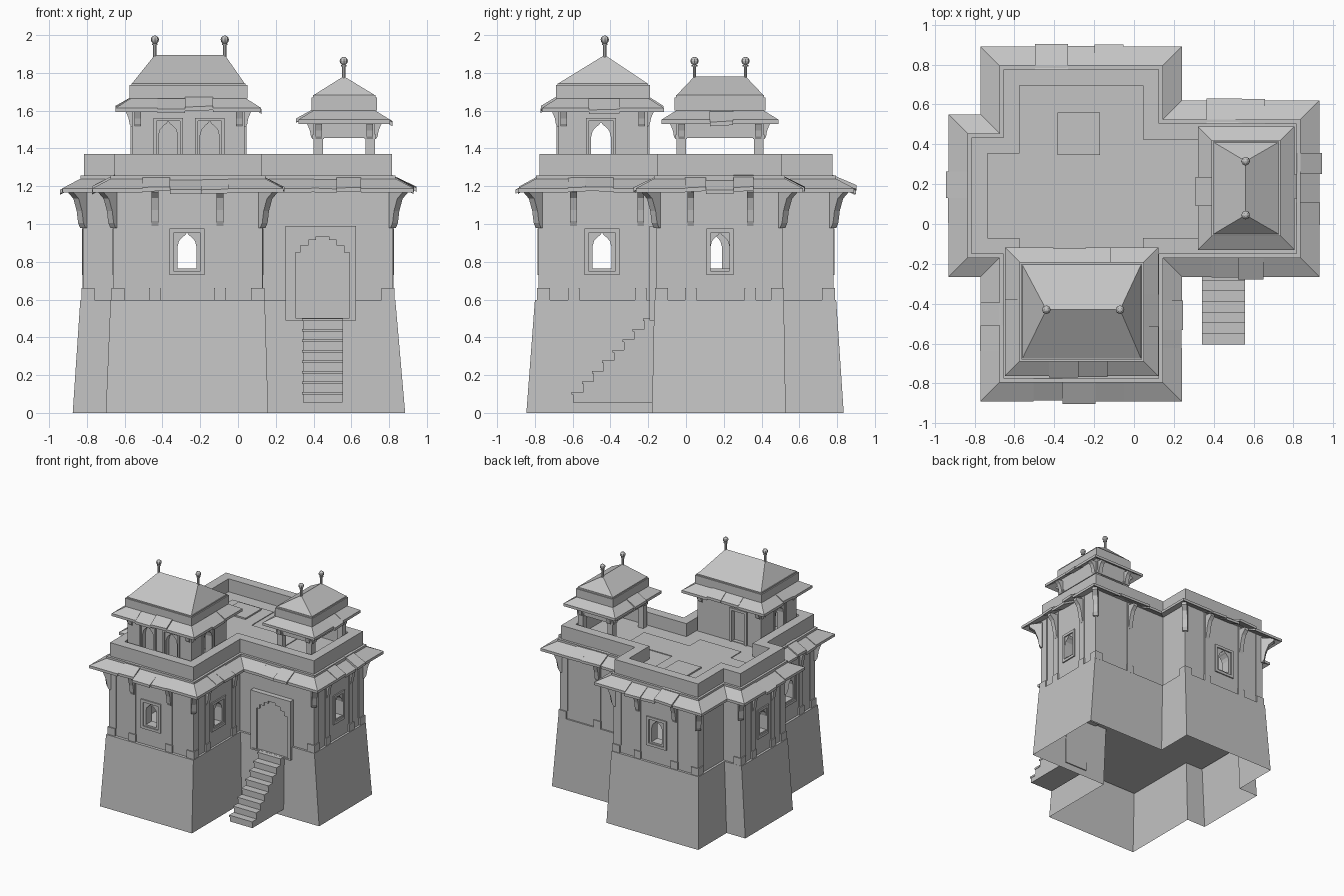
import bpy, bmesh, math, random
from mathutils import Vector

if "Cube" in bpy.data.objects:
    bpy.data.objects.remove(bpy.data.objects["Cube"])

random.seed(4)
stone = bpy.data.materials.new("grey stone")
stone.diffuse_color = (0.55, 0.55, 0.55, 1)
stone.use_nodes = True
stone.node_tree.nodes["Principled BSDF"].inputs["Base Color"].default_value = stone.diffuse_color


def finish(name, bm):
    bmesh.ops.recalc_face_normals(bm, faces=bm.faces)
    me = bpy.data.meshes.new(name)
    bm.to_mesh(me)
    bm.free()
    me.materials.append(stone)
    ob = bpy.data.objects.new(name, me)
    bpy.context.collection.objects.link(ob)
    return ob


def add_loft(bm, a, b):
    """Closed solid between two matching rings of points."""
    va, vb = [bm.verts.new(p) for p in a], [bm.verts.new(p) for p in b]
    bm.faces.new(va)
    bm.faces.new(vb)
    for i in range(len(va)):
        j = (i + 1) % len(va)
        bm.faces.new((va[i], va[j], vb[j], vb[i]))


def prism(name, pts, lo, hi, axis="z"):
    put = {"z": lambda p, h: (p[0], p[1], h),
           "y": lambda p, h: (p[0], h, p[1]),
           "x": lambda p, h: (h, p[0], p[1])}[axis]
    bm = bmesh.new()
    add_loft(bm, [put(p, lo) for p in pts], [put(p, hi) for p in pts])
    return finish(name, bm)


def rect(x0, x1, y0, y1):
    return [(x0, y0), (x1, y0), (x1, y1), (x0, y1)]


def box(name, x0, x1, y0, y1, z0, z1):
    return prism(name, rect(x0, x1, y0, y1), z0, z1)


def cut(ob, *cutters):
    for c in cutters:
        c.hide_render = True
        m = ob.modifiers.new("cut", "BOOLEAN")
        m.operation, m.solver, m.object = "DIFFERENCE", "EXACT", c
        bpy.context.view_layer.objects.active = ob
        bpy.ops.object.modifier_apply(modifier=m.name)
        bpy.data.objects.remove(c)


def cross(x, y, left_top):
    """Cross-shaped outline from four x and four y positions."""
    return [(x[1], y[0]), (x[2], y[0]), (x[2], y[1]), (x[3], y[1]), (x[3], y[2]), (x[2], y[2]),
            (x[2], y[3]), (x[1], y[3]), (x[1], left_top), (x[0], left_top), (x[0], y[1]), (x[1], y[1])]


def offset(poly, d):
    """Offset a counter-clockwise right-angled outline outwards."""
    out = []
    for i, p in enumerate(poly):
        p = Vector(p)
        a = (p - Vector(poly[i - 1])).normalized()
        b = (Vector(poly[(i + 1) % len(poly)]) - p).normalized()
        out.append((p.x + d * (a.y + b.y), p.y - d * (a.x + b.x)))
    return out


def corners(poly):
    """Outward corner points with their diagonal direction."""
    for i, p in enumerate(poly):
        a = Vector(p) - Vector(poly[i - 1])
        b = Vector(poly[(i + 1) % len(poly)]) - Vector(p)
        if a.cross(b) > 0:
            yield Vector(p), (a.normalized() - b.normalized()).normalized()


def arch(c, w, z0, z1):
    s = z1 - w * 0.75
    right = [(.5, s), (.42, s + w * .3), (.22, s + w * .52), (.1, s + w * .6)]
    return ([(c - w / 2, z0), (c + w / 2, z0)] + [(c + k * w, z) for k, z in right]
            + [(c, z1)] + [(c - k * w, z) for k, z in reversed(right)])


def frame(name, c, w, z0, z1, t, lo, hi, axis):
    ob = prism(name, rect(c - w / 2, c + w / 2, z0, z1), lo, hi, axis)
    cut(ob, prism("frame_cutter", rect(c - w / 2 + t, c + w / 2 - t, z0 + t, z1 - t),
                  lo - .1, hi + .1, axis))


def eave(name, poly, reach, z_in, z_out, step, thick=0.022):
    """Sloping ring of slightly uneven stone slabs, mitred at the corners."""
    bm = bmesh.new()
    inner, outer = offset(poly, -0.01), offset(poly, reach)
    n = len(poly)
    for i in range(n):
        j = (i + 1) % n
        a, b, c, d = (Vector(v) for v in (inner[i], inner[j], outer[i], outer[j]))
        tan = (b - a).normalized()
        nrm = Vector((tan.y, -tan.x))
        s0 = max(0, (c - a).dot(tan))
        s1 = min((b - a).length, (d - a).dot(tan))
        count = max(2, round((s1 - s0) / step))
        gap = (s1 - s0) / count
        cuts = [s0 + gap * (k + random.uniform(-.15, .15)) for k in range(1, count)]
        run = (c - a).dot(nrm)
        edges = [(a, c)] + [(a + tan * s, a + tan * s + nrm * run) for s in cuts] + [(b, d)]
        for k in range(count):
            end = k in (0, count - 1)
            jut = nrm * (0 if end else random.uniform(-.006, .014))
            dz = (.002 if end else random.choice((-.004, .01)) + random.uniform(-.003, .003))
            (p0, q0), (p1, q1) = edges[k], edges[k + 1]
            ring = [p0, p1, q1 + jut, q0 + jut]
            zs = [z_in + dz] * 2 + [z_out + dz, z_out + dz + (0 if end else random.uniform(-.008, .008))]
            add_loft(bm, [(p.x, p.y, z - thick) for p, z in zip(ring, zs)],
                     [(p.x, p.y, z) for p, z in zip(ring, zs)])
    return finish(name, bm)


def bracket(name, p, d, top, height, reach, width):
    prof = [(-.02, 0), (.1, 0), (.25, .12), (.35, .4), (.6, .7), (1, .85), (1, .95), (-.02, 1)]
    d, t = Vector(d), Vector((-d[1], d[0])) * width / 2
    rings = [[(*(Vector(p) + d * r * reach + t * s), top - height + z * height)
              for r, z in prof] for s in (-1, 1)]
    bm = bmesh.new()
    add_loft(bm, *rings)
    return finish(name, bm)


def hip_roof(name, x0, x1, y0, y1, z0, z1, ridge):
    bm = bmesh.new()
    v = [bm.verts.new(p) for p in
         [(x0, y0, z0), (x1, y0, z0), (x1, y1, z0), (x0, y1, z0)]]
    r = [bm.verts.new((*p, z1)) for p in ridge]
    bm.faces.new(v)
    if ridge[0][1] == ridge[1][1]:      # ridge along x
        fs = [(v[0], v[1], r[1], r[0]), (v[2], v[3], r[0], r[1]),
              (v[1], v[2], r[1]), (v[3], v[0], r[0])]
    else:                               # ridge along y
        fs = [(v[1], v[2], r[1], r[0]), (v[3], v[0], r[0], r[1]),
              (v[0], v[1], r[0]), (v[2], v[3], r[1])]
    for f in fs:
        bm.faces.new(f)
    finish(name, bm)
    for x, y in ridge:                  # finial: pole, collar and ball
        for r1, za, zb in ((.009, z1 - .03, z1 + .07), (.015, z1 + .052, z1 + .06)):
            prism("finial_pole", [(x + r1 * math.cos(k * math.pi / 4),
                                   y + r1 * math.sin(k * math.pi / 4)) for k in range(8)], za, zb)
        bm = bmesh.new()
        bmesh.ops.create_uvsphere(bm, u_segments=8, v_segments=6, radius=.022)
        bmesh.ops.translate(bm, verts=bm.verts, vec=(x, y, z1 + .081))
        finish("finial_ball", bm)


# Cross-shaped outline of the building, and of the plinth at foot and top
plan = cross((-.815, -.655, .125, .815), (-.775, -.15, .505, .775), .435)
foot = cross((-.875, -.70, .16, .885), (-.845, -.18, .528, .835), .457)
head = cross((-.835, -.675, .142, .833), (-.80, -.168, .518, .795), .45)

# Tapered hollow plinth with an inner ceiling
bm = bmesh.new()
low, top, ceil = ([bm.verts.new((x, y, z)) for x, y in o]
                  for o, z in ((foot, 0), (head, .597), (offset(head, -.002), .5)))
bm.faces.new(top)
bm.faces.new(ceil)
for i in range(12):
    j = (i + 1) % 12
    bm.faces.new((low[i], low[j], top[j], top[i]))
finish("plinth", bm)

# Main storey: hollow room, roof well inside the parapet, and windows
body = prism("main_storey", plan, .58, 1.37)
cut(body, prism("room_cutter", offset(plan, -.08), .62, 1.2),
    prism("roof_cutter", offset(plan, -.08), 1.26, 1.5),
    prism("window_cutter", arch(-.27, .1, .765, .955), -1, 1, "y"),
    prism("window_cutter", arch(-.445, .1, .765, .955), -1, .5, "x"),
    prism("window_cutter", arch(.18, .1, .765, .955), 0, 1, "x"),
    prism("window_cutter", arch(.14, .1, .765, .955), -1, 0, "x"))
for axis, c, w, faces in (("y", -.27, .185, (-.775, .775)), ("x", -.445, .185, (-.655, .125)),
                          ("x", .18, .145, (.815,)), ("x", .14, .145, (-.815,))):
    for f in faces:
        frame("window_frame", c, w, .73, .975, .022, f - .01, f + .01, axis)

# String course and sloping slab eave
prism("string_course", offset(plan, .02), 1.225, 1.256)
eave("main_eave", plan, .115, 1.253, 1.187, .14)

# Pilasters with footings and brackets
spots = [(x, s * .775, 0, s) for x in (-.44, -.095) for s in (-1, 1)]
spots += [(x, y, s, 0) for x, s in ((.125, 1), (-.655, -1)) for y in (-.595, -.24)]
spots += [(.815, y, 1, 0) for y in (.025, .34)] + [(-.815, y, -1, 0) for y in (.01, .27)]
spots += [(.47, .505, 0, 1)]
for x, y, nx, ny in spots:
    for name, w, d, z0, z1 in (("pilaster_footing", .031, .014, .59, .66),
                               ("pilaster", .026, .007, .66, 1.22)):
        hx, hy = (d, w) if nx else (w, d)
        box(name, x - hx, x + hx, y - hy, y + hy, z0, z1)
    bracket("pilaster_bracket", (x, y), (nx, ny), 1.2, .21, .075, .036)
for p, d in corners(plan):
    for name, w, o, z0, z1 in (("corner_footing", .055, .014, .59, .66),
                               ("corner_pilaster", .062, .006, .66, 1.22)):
        sx, sy = math.copysign(1, d.x), math.copysign(1, d.y)
        xs, ys = sorted((p.x + sx * o, p.x - sx * w)), sorted((p.y + sy * o, p.y - sy * w))
        box(name, *xs, *ys, z0, z1)
    bracket("corner_bracket", p, d, 1.2, .22, .1, .04)

# Low paving and hatch on the roof terrace
prism("roof_paving", [(-.46, -.08), (-.075, -.08), (-.075, .06), (.35, .06), (.35, .29), (-.075, .29),
                      (-.075, .585), (-.46, .585), (-.46, .22), (-.62, .22), (-.62, .06), (-.46, .06)],
      1.25, 1.266)
box("roof_hatch", -.385, -.17, .345, .56, 1.26, 1.278)

# Doorway with stepped arch
half = [(.142, .5), (.142, .85), (.115, .85), (.115, .885), (.075, .885), (.075, .915),
        (.035, .915), (.035, .935)]
door = [(.447 + x, z) for x, z in half] + [(.447 - x, z) for x, z in reversed(half)]
surround = prism("door_surround", rect(.252, .625, .49, .99), -.187, -.13, "y")
cut(surround, prism("door_cutter", door, -.3, -.1, "y"))
box("door_panel", .27, .61, -.175, -.14, .495, .97)
frame("door_moulding", .4385, .373, .49, .99, .012, -.193, -.18, "y")

# Staircase with projecting treads
rise, run = .445 / 8, .43 / 8
steps = [(-.17, .055), (-.597, .055)]
for i in range(8):
    y, z = -.597 + i * run, .055 + (i + 1) * rise
    steps += [(y, z), (y + run, z)]
    box("stair_tread", .34, .556, y - .008, y + run, z - .014, z + .001)
prism("staircase", steps, .343, .553, "x")

# Large pavilion over the front wing
walls = box("pavilion_walls", -.56, .035, -.675, -.205, 1.25, 1.69)
cut(walls, box("pavilion_room_cutter", -.5, -.025, -.6, -.28, 1.27, 1.6),
    prism("side_window_cutter", arch(-.45, .105, 1.3, 1.54), -.7, .2, "x"))
for c in (-.37, -.15):
    cut(walls, prism("niche_cutter", arch(c, .1, 1.29, 1.545), -.8, -.635, "y"))
    frame("niche_frame", c, .155, 1.25, 1.56, .015, -.685, -.665, "y")
cut(walls, box("door_recess_cutter", -.41, -.29, -.235, -.1, 1.265, 1.52))
frame("pavilion_door_frame", -.35, .16, 1.22, 1.545, .02, -.215, -.193, "y")
for f in (-.56, .035):
    frame("side_window_frame", -.45, .16, 1.25, 1.56, .015, f - .01, f + .01, "x")
pav = rect(-.56, .035, -.675, -.205)
eave("pavilion_eave", pav, .088, 1.674, 1.612, .15)
prism("pavilion_cornice", offset(pav, .014), 1.665, 1.735)
prism("pavilion_coping", offset(pav, .005), 1.735, 1.745)
hip_roof("pavilion_roof", -.56, .035, -.675, -.205, 1.745, 1.895, [(-.44, -.43), (-.07, -.43)])

# Small open kiosk over the side wing
kio = rect(.4, .725, -.05, .41)
for x in (.4, .675):
    for y in (-.05, .36):
        box("kiosk_column", x, x + .05, y, y + .05, 1.25, 1.5)
        box("kiosk_capital", x - .006, x + .056, y - .006, y + .056, 1.45, 1.475)
cut(prism("kiosk_beam", kio, 1.455, 1.62), prism("beam_cutter", offset(kio, -.05), 1.4, 1.59))
eave("kiosk_eave", kio, .08, 1.606, 1.55, .15)
prism("kiosk_cornice", offset(kio, .01), 1.6, 1.67)
prism("kiosk_coping", offset(kio, .003), 1.67, 1.682)
hip_roof("kiosk_roof", .4, .725, -.05, .41, 1.682, 1.782, [(.56, .045), (.56, .315)])

# Paired brackets at each corner under the upper eaves
for poly, z in ((pav, 1.625), (kio, 1.56)):
    for p, d in corners(poly):
        for ax in ((math.copysign(1, d.x), 0), (0, math.copysign(1, d.y))):
            q = p - Vector((d.x * abs(ax[1]), d.y * abs(ax[0]))) * .04
            bracket("upper_bracket", q, ax, z, .11, .055, .034)
